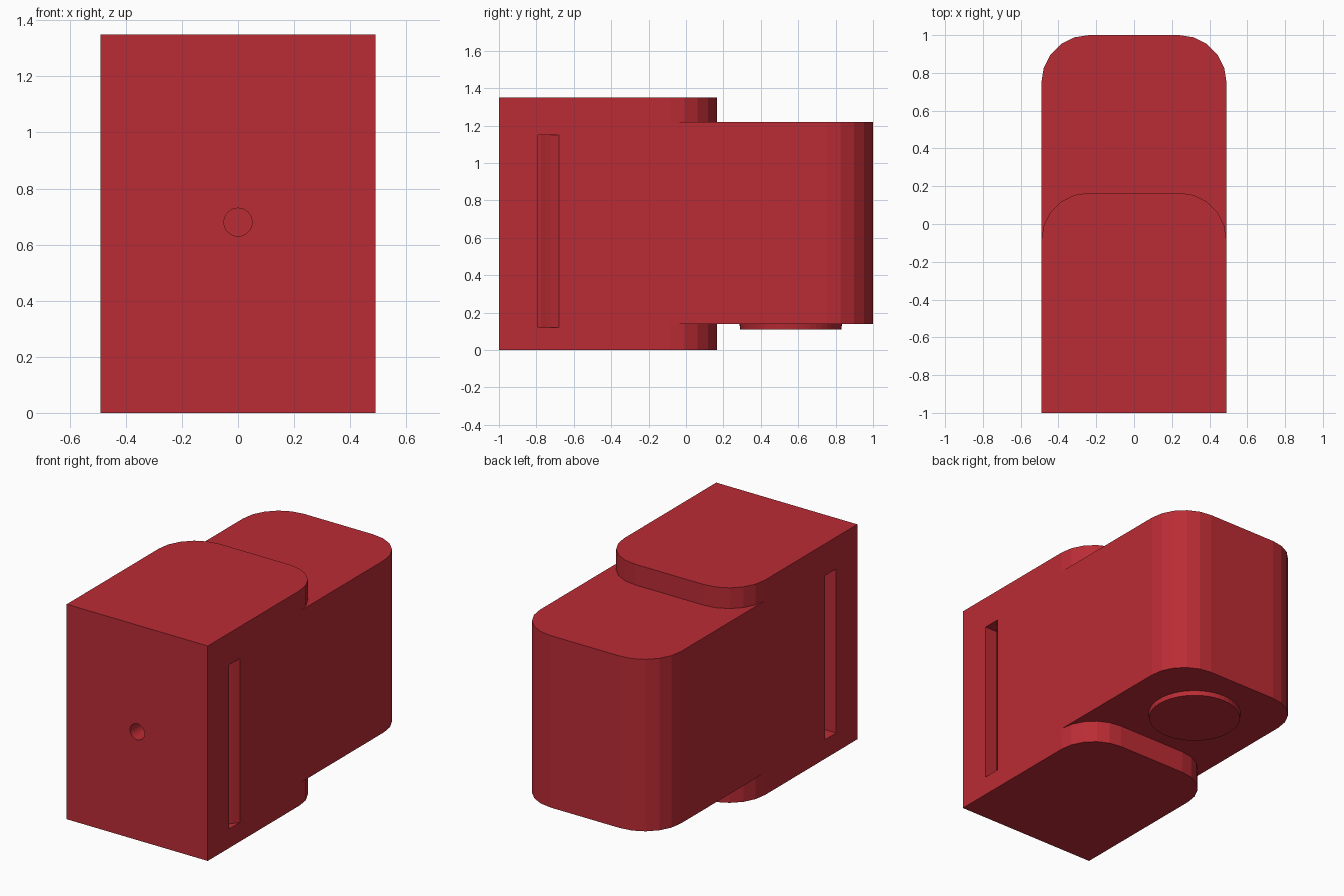
import bpy, bmesh
from math import sin, cos, pi
from mathutils import Matrix

if "Cube" in bpy.data.objects:
    bpy.data.objects.remove(bpy.data.objects["Cube"])

red = bpy.data.materials.new("red_plastic")
red.diffuse_color = (0.50, 0.025, 0.035, 1)
red.use_nodes = True
red.node_tree.nodes["Principled BSDF"].inputs["Base Color"].default_value = red.diffuse_color


def make(name, bm, material=red):
    bmesh.ops.recalc_face_normals(bm, faces=bm.faces)
    mesh = bpy.data.meshes.new(name)
    bm.to_mesh(mesh)
    bm.free()
    obj = bpy.data.objects.new(name, mesh)
    bpy.context.collection.objects.link(obj)
    mesh.materials.append(material)
    return obj


def prism(name, outline, z0, z1):
    bm = bmesh.new()
    face = bm.faces.new([bm.verts.new((x, y, z0)) for x, y in outline])
    ext = bmesh.ops.extrude_face_region(bm, geom=[face])["geom"]
    bmesh.ops.translate(bm, vec=(0, 0, z1 - z0),
                        verts=[v for v in ext if isinstance(v, bmesh.types.BMVert)])
    return make(name, bm)


def cylinder(name, r1, r2, depth, sides, matrix):
    bm = bmesh.new()
    bmesh.ops.create_cone(bm, cap_ends=True, segments=sides, radius1=r1,
                          radius2=r2, depth=depth, matrix=matrix)
    return make(name, bm)


def round_backed(y0, y1, w=0.49, r=0.25, steps=5):
    # Square front, two faceted round corners at the back
    arc = [(w - r + r * cos(i * pi / 2 / steps), y1 - r + r * sin(i * pi / 2 / steps))
           for i in range(steps + 1)]
    return [(-w, y0), (w, y0)] + arc + [(-x, y) for x, y in reversed(arc)]


def boolean(target, tool, operation):
    mod = target.modifiers.new(tool.name, "BOOLEAN")
    mod.object, mod.operation, mod.solver = tool, operation, "EXACT"
    bpy.context.view_layer.objects.active = target
    bpy.ops.object.modifier_apply(modifier=mod.name)
    bpy.data.objects.remove(tool)


# Tall housing and the shorter body that slides out of its back
housing = prism("housing", round_backed(-1.0, 0.165), 0, 1.35)
body = prism("sliding_body", round_backed(-0.5, 1.0), 0.14, 1.22)
boolean(housing, body, "UNION")

# Scooped slots in both sides
scoop = [(0.52, -0.79), (0.39, -0.79), (0.40, -0.775), (0.43, -0.752),
         (0.46, -0.722), (0.49, -0.68), (0.52, -0.63)]
for side in (1, -1):
    slot = prism("slot_cutter", [(side * x, y) for x, y in scoop], 0.12, 1.15)
    boolean(housing, slot, "DIFFERENCE")

# Small round hole in the front
hole = cylinder("hole_cutter", 0.05, 0.05, 0.5, 32,
                Matrix.Translation((0, -1, 0.68)) @ Matrix.Rotation(pi / 2, 4, "X"))
boolean(housing, hole, "DIFFERENCE")

# Merge coplanar faces so the flush sides show no seam
tidy = housing.modifiers.new("tidy", "DECIMATE")
tidy.decimate_type, tidy.angle_limit = "DISSOLVE", 0.01
bpy.ops.object.modifier_apply(modifier=tidy.name)

# Round button under the body
cylinder("bottom_button", 0.27, 0.277, 0.05, 48, Matrix.Translation((0, 0.56, 0.135)))
